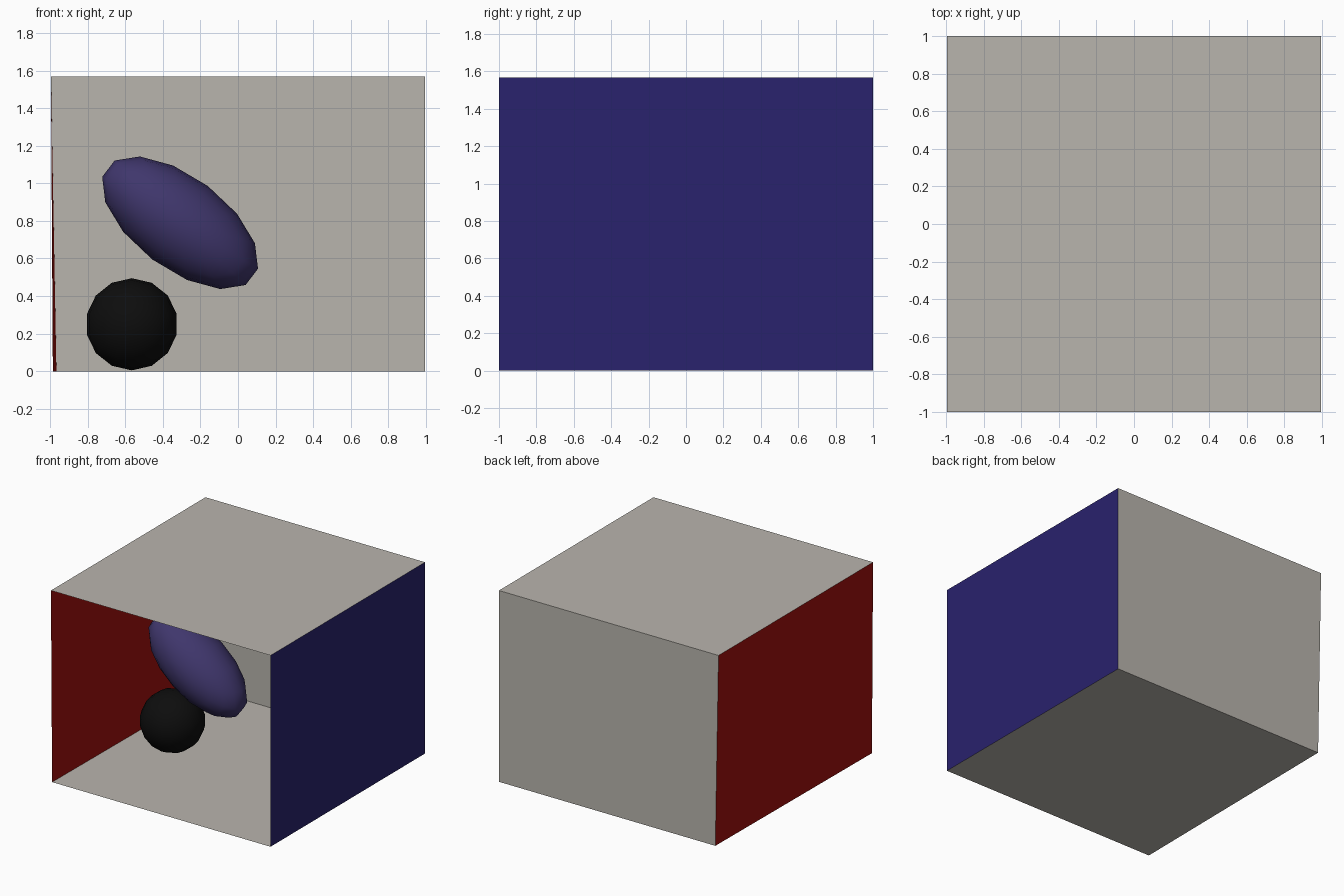
import bpy
from math import radians

if "Cube" in bpy.data.objects:
    bpy.data.objects.remove(bpy.data.objects["Cube"])


def material(name, rgb):
    m = bpy.data.materials.new(name)
    m.diffuse_color = (*rgb, 1)
    m.use_nodes = True
    m.node_tree.nodes["Principled BSDF"].inputs["Base Color"].default_value = m.diffuse_color
    return m


GREY = material("warm_grey", (0.485, 0.462, 0.420))
RED = material("red", (0.355, 0.0053, 0.0039))
BLUE = material("blue", (0.0224, 0.016, 0.153))
VIOLET = material("violet", (0.05, 0.037, 0.15))
BLACK = material("black", (0.004, 0.004, 0.004))


def panel(name, corners, mat):
    """Single flat four-cornered sheet."""
    me = bpy.data.meshes.new(name)
    me.from_pydata(corners, [], [(0, 1, 2, 3)])
    me.materials.append(mat)
    ob = bpy.data.objects.new(name, me)
    bpy.context.collection.objects.link(ob)
    return ob


def ball(name, loc, scale, rot, mat):
    """Coarse smooth-shaded ball, poles facing front and back."""
    bpy.ops.mesh.primitive_uv_sphere_add(segments=14, ring_count=10, radius=1,
                                         rotation=(radians(90), 0, 0))
    ob = bpy.context.object
    bpy.ops.object.transform_apply(location=False, rotation=True, scale=False)
    ob.name = name
    ob.location, ob.scale, ob.rotation_euler = loc, scale, rot
    ob.data.materials.append(mat)
    bpy.ops.object.shade_smooth()
    return ob


# Room corners: the left wall leans and its foot is slightly skewed
H = 1.567
R = 0.995
floor_fl, floor_bl = (-0.985, -1, 0), (-0.966, 1, 0)
floor_fr, floor_br = (R, -1, 0), (R, 1, 0)
top_fl, top_bl = (-R, -1, H), (-R, 1, H)
top_fr, top_br = (R, -1, H), (R, 1, H)

# Open-fronted room
panel("floor", [floor_fl, floor_fr, floor_br, floor_bl], GREY)
panel("ceiling", [top_fl, top_bl, top_br, top_fr], GREY)
panel("back_wall", [floor_bl, floor_br, top_br, top_bl], GREY)
panel("left_wall", [floor_fl, floor_bl, top_bl, top_fl], RED)
panel("right_wall", [floor_br, floor_fr, top_fr, top_br], BLUE)

# Lamp panel just below the ceiling
panel("ceiling_lamp", [(-0.227, -0.182, 1.557), (-0.227, 0.192, 1.557),
                       (0.236, 0.192, 1.557), (0.236, -0.182, 1.557)], GREY)

# Contents: resting ball and tilted stretched ball
ball("black_ball", (-0.565, -0.04, 0.25), (0.245,) * 3, (0, 0, 0), BLACK)
ball("violet_ellipsoid", (-0.308, -0.08, 0.79), (0.49, 0.245, 0.245),
     (0, radians(37), 0), VIOLET)
